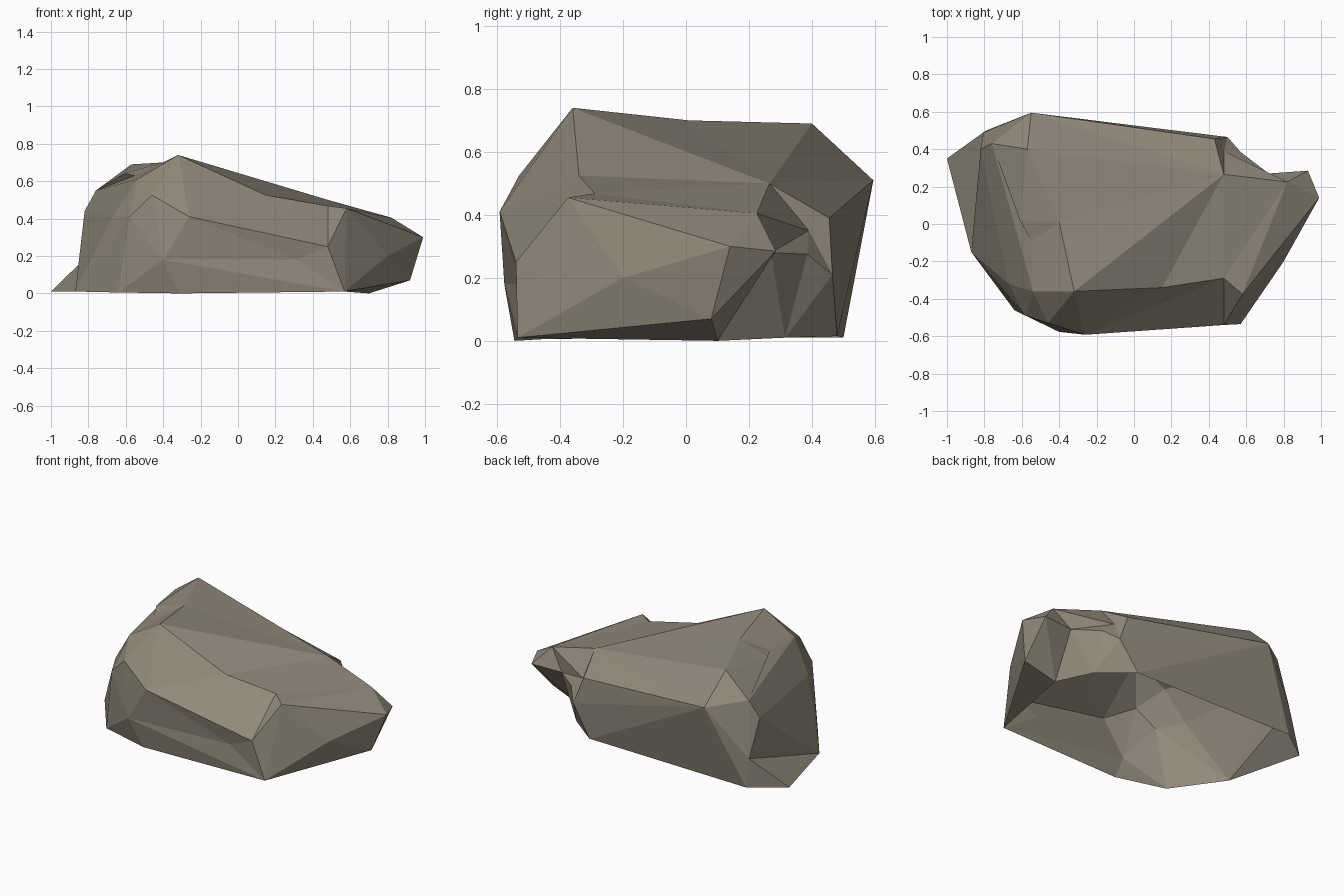
import bpy, bmesh, random
from mathutils import Vector
from mathutils.geometry import intersect_ray_tri, intersect_point_line

if "Cube" in bpy.data.objects:
    bpy.data.objects.remove(bpy.data.objects["Cube"])

random.seed(1)
CENTRE = Vector((0, 0, .25))

# Outer corners of the boulder, wrapped in a convex hull
corners = dict(
    peak=(-.32, -.36, .74), back_top=(-.57, .40, .69), left_top=(-.76, .43, .55),
    brow=(-.54, -.36, .61), cheek=(-.67, -.32, .41), left=(-.82, .40, .44),
    back=(-.55, .595, .51), front_a=(-.46, -.53, .525), front_b=(-.26, -.592, .41),
    front_c=(-.58, -.49, .41), front_d=(-.40, -.577, .18), lip=(.48, -.54, .25),
    shelf=(.58, -.375, .455), ridge=(.82, .225, .405), tip=(.99, .14, .30),
    chin=(.92, .08, .07), side=(.80, -.20, .20), rear_a=(.43, .455, .39),
    rear_b=(.50, .465, .21), heel=(-.805, .49, .20), heel_g=(-.79, .50, .01),
    left_g=(-.87, -.15, .01), front_g=(-.64, -.46, .005), mid_g=(-.31, -.545, 0),
    right_g=(.57, -.535, .01), chin_g=(.70, .10, 0), rear_g=(.58, .315, .01),
    rear_c=(.37, .48, .015))
# Points pushed in or out of the hull, with how close an edge must be to be split
dents = dict(
    ledge_a=((.15, -.34, .525), .12), ledge_b=((.48, -.29, .468), .12),
    saddle=((.48, .265, .50), .06), lip_low=((.31, -.53, .18), .06),
    crown_a=((-.40, .01, .70), .08), crown_b=((-.61, .02, .64), .06),
    crown_c=((-.55, -.09, .63), .05),
    notch=((.72, .27, .28), .05), notch_a=((.48, .39, .35), .04),
    notch_b=((.57, .385, .275), .04), nose=((.93, .285, .285), .05),
    foot=((-1.0, .35, .01), 0))
# Creases: each runs from the first named point to each of the others
creases = [
    ("front_b", "front_a", "lip_low", "front_d"),
    ("front_c", "front_a", "front_g"),
    ("lip", "lip_low", "shelf"),
    ("lip_low", "right_g"),
    ("front_d", "front_g"),
    ("ledge_a", "peak", "ledge_b", "front_b"),
    ("ledge_b", "shelf", "lip"),
    ("saddle", "peak", "ledge_a", "ledge_b", "crown_a", "back_top", "back"),
    ("ridge", "ledge_b", "shelf", "saddle"),
    ("saddle", "rear_a", "notch_a"),
    ("crown_a", "back_top", "crown_c", "peak"),
    ("crown_b", "crown_c", "left_top", "back_top"),
    ("left_top", "back_top", "left"),
    ("brow", "crown_c", "cheek"),
    ("notch", "ridge", "notch_a", "notch_b", "rear_g", "chin_g"),
    ("notch_a", "notch_b", "rear_a", "ridge"),
    ("notch_b", "rear_b", "rear_g"),
    ("nose", "notch", "chin", "ridge"),
    ("rear_b", "rear_a", "rear_g", "rear_c"),
    ("rear_a", "back"),
    ("left_g", "left", "heel"),
]


def dent(bm, p, tol):
    """Re-fan the face (or the two faces beside a close edge) around point p."""
    p = Vector(p)
    for f in list(bm.faces):
        hit = intersect_ray_tri(*[v.co for v in f.verts], p - CENTRE, CENTRE, True)
        if hit:
            break
    else:
        return

    def gap(e):
        q, t = intersect_point_line(hit, e.verts[0].co, e.verts[1].co)
        return (q - hit).length

    near = min(f.edges, key=gap)
    shared = near if gap(near) < tol and len(near.link_faces) == 2 else None
    old = list(shared.link_faces) if shared else [f]
    sides = [(l.vert, l.link_loop_next.vert) for g in old for l in g.loops if l.edge != shared]
    bmesh.ops.delete(bm, geom=old, context='FACES_ONLY')
    if shared:
        bm.edges.remove(shared)
    apex = bm.verts.new(p)
    for a, b in sides:
        bm.faces.new((a, b, apex))


def crosses(a, b, c, d):
    """True if a-b and c-d cross when seen from the centre."""
    a, b, c, d = [(v.co - CENTRE).normalized() for v in (a, b, c, d)]
    n, m = a.cross(b), c.cross(d)
    return (n.dot(c) * n.dot(d) < -1e-12 and m.dot(a) * m.dot(b) < -1e-12
            and (a + b).dot(c + d) > 0)


def crease(bm, a, b):
    """Flip edges until one runs from a to b."""
    for _ in range(60):
        if bm.edges.get((a, b)):
            return
        flips = []
        for e in bm.edges:
            c, d = e.verts
            if {a, b} & {c, d} or not crosses(a, b, c, d):
                continue
            p, q = [next(v for v in f.verts if v not in (c, d)) for f in e.link_faces]
            if crosses(p, q, c, d) and not bm.edges.get((p, q)):
                flips.append(e)
        if not flips:
            return
        bmesh.utils.edge_rotate(random.choice(flips))


bm = bmesh.new()
for c in corners.values():
    bm.verts.new(c)
bmesh.ops.convex_hull(bm, input=list(bm.verts))
bmesh.ops.delete(bm, geom=[v for v in bm.verts if not v.link_faces], context='VERTS')
bmesh.ops.triangulate(bm, faces=list(bm.faces))
bmesh.ops.recalc_face_normals(bm, faces=list(bm.faces))
# Any corner that fell inside the hull is pressed in as a dent
for c in corners.values():
    if all((v.co - Vector(c)).length > 1e-4 for v in bm.verts):
        dent(bm, c, .04)
for point, tol in dents.values():
    dent(bm, point, tol)

places = {**corners, **{k: v[0] for k, v in dents.items()}}
vert = {k: min(bm.verts, key=lambda v: (v.co - Vector(c)).length) for k, c in places.items()}
for start, *ends in creases:
    for end in ends:
        crease(bm, vert[start], vert[end])

# The underside is open
base = [f for f in bm.faces if all(v.co.z < .03 for v in f.verts)]
bmesh.ops.delete(bm, geom=base, context='FACES')

mesh = bpy.data.meshes.new("boulder")
bm.to_mesh(mesh)
bm.free()
stone = bpy.data.materials.new("warm grey stone")
stone.diffuse_color = (.28, .25, .195, 1)
stone.use_nodes = True
stone.node_tree.nodes["Principled BSDF"].inputs["Base Color"].default_value = stone.diffuse_color
mesh.materials.append(stone)
bpy.context.collection.objects.link(bpy.data.objects.new("boulder", mesh))
